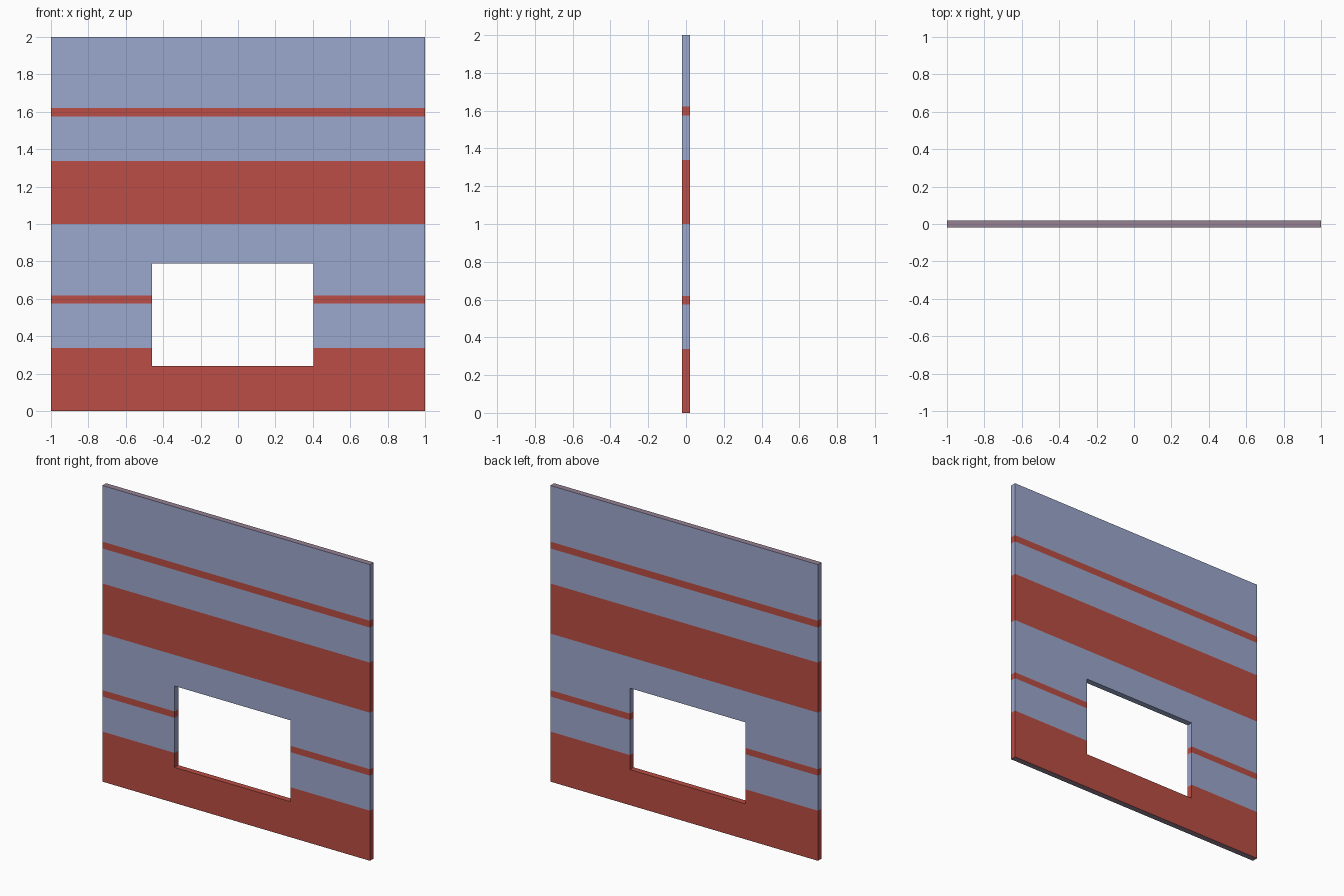
import bpy, bmesh

if "Cube" in bpy.data.objects:
    bpy.data.objects.remove(bpy.data.objects["Cube"])


def material(name, color):
    m = bpy.data.materials.new(name)
    m.diffuse_color = (*color, 1)
    m.use_nodes = True
    m.node_tree.nodes["Principled BSDF"].inputs["Base Color"].default_value = m.diffuse_color
    return m


RED, BLUE, MAUVE = 0, 1, 2
materials = [
    material("brick red", (0.49, 0.075, 0.058)),
    material("pale blue", (0.33, 0.39, 0.61)),
    material("mauve edge", (0.30, 0.22, 0.29)),
]

# Wall layout: stripe boundaries (red first, then alternating) and window opening
HALF_THICK = 0.02
stripes = [0, 0.338, 0.575, 0.618, 1.0, 1.338, 1.575, 1.621, 2.0]
left, right, sill, lintel = -0.46, 0.405, 0.24, 0.79
xs = [-1, left, right, 1]
zs = sorted(stripes + [sill, lintel])

# Front face as a grid of cells, leaving out the window
bm = bmesh.new()
verts = {(x, z): bm.verts.new((x, -HALF_THICK, z)) for x in xs for z in zs}
for x0, x1 in zip(xs, xs[1:]):
    for z0, z1 in zip(zs, zs[1:]):
        if x0 == left and sill <= z0 < lintel:
            continue
        bm.faces.new([verts[x0, z0], verts[x1, z0], verts[x1, z1], verts[x0, z1]])
bmesh.ops.delete(bm, geom=[v for v in bm.verts if not v.link_faces], context='VERTS')

# Thickness, giving the outer rim and window reveals
out = bmesh.ops.extrude_face_region(bm, geom=bm.faces[:])
new_verts = [g for g in out["geom"] if isinstance(g, bmesh.types.BMVert)]
bmesh.ops.translate(bm, verts=new_verts, vec=(0, 2 * HALF_THICK, 0))
bmesh.ops.recalc_face_normals(bm, faces=bm.faces[:])

# Colour by height; top and bottom edges get their own colour
for f in bm.faces:
    z = f.calc_center_median().z
    if z < 0.001 or z > 1.999:
        f.material_index = MAUVE
    else:
        band = sum(z > s for s in stripes[1:])
        f.material_index = RED if band % 2 == 0 else BLUE

mesh = bpy.data.meshes.new("window_wall")
bm.to_mesh(mesh)
bm.free()
for m in materials:
    mesh.materials.append(m)
wall = bpy.data.objects.new("window_wall", mesh)
bpy.context.collection.objects.link(wall)
